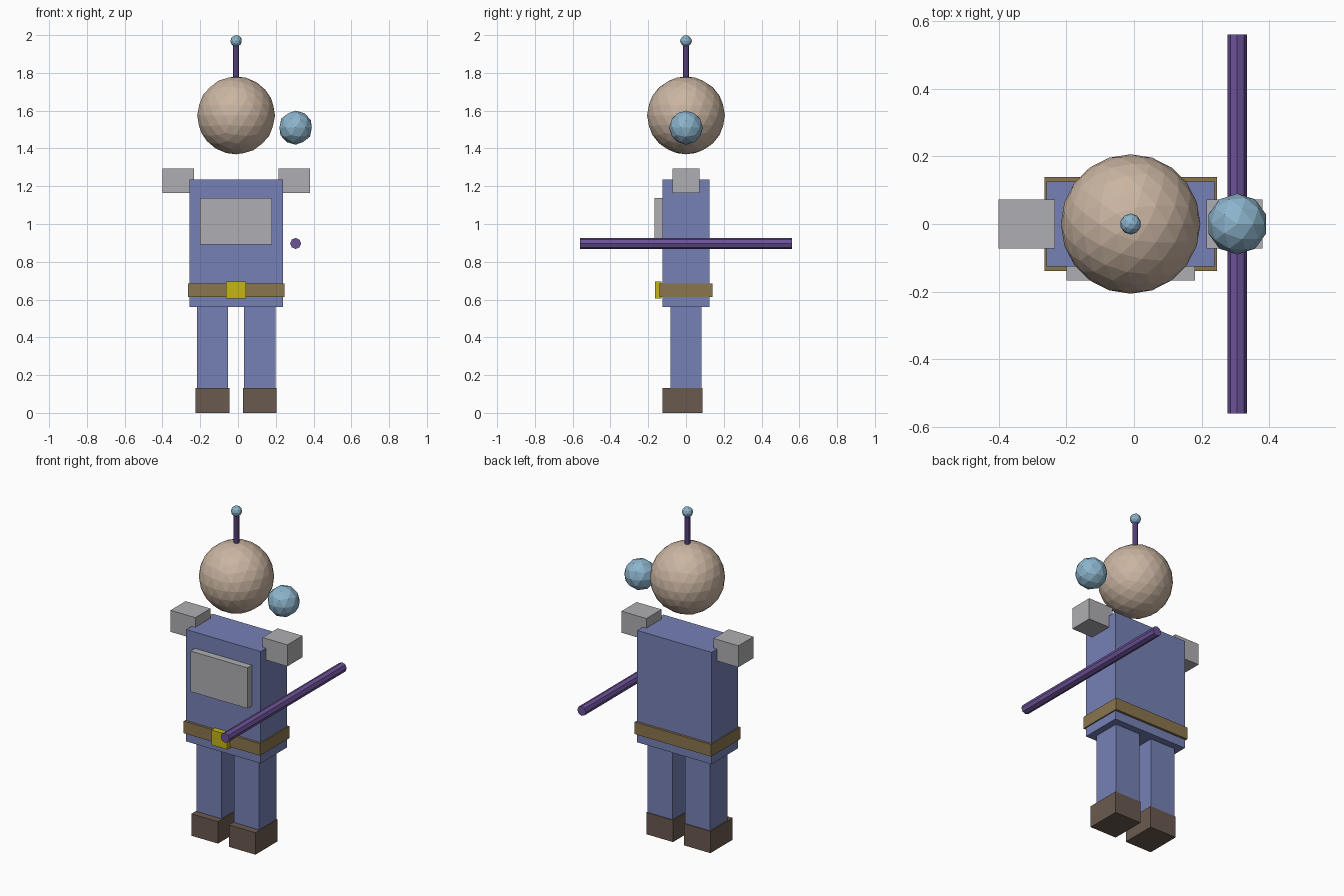
import bpy

cube = bpy.data.objects.get("Cube")
if cube:
    bpy.data.objects.remove(cube, do_unlink=True)

CX = -0.01  # body centre line


def material(name, *srgb):
    """Flat material from 0-255 display values, stored as linear."""
    lin = [((c / 255 + 0.055) / 1.055) ** 2.4 for c in srgb] + [1]
    m = bpy.data.materials.new(name)
    m.use_nodes = True
    m.diffuse_color = lin
    m.node_tree.nodes["Principled BSDF"].inputs["Base Color"].default_value = lin
    return m


BLUE = material("blue cloth", 118, 129, 182)
GREY = material("grey armour", 175, 175, 179)
SKIN = material("beige skin", 202, 181, 162)
GLOW = material("light blue orb", 140, 180, 204)
PURPLE = material("purple rod", 108, 82, 152)
BELT = material("brown belt", 138, 118, 77)
GOLD = material("yellow buckle", 196, 181, 18)
BOOT = material("dark brown boot", 105, 90, 79)


def finish(name, mat):
    ob = bpy.context.object
    ob.name = name
    ob.data.materials.append(mat)
    return ob


def box(name, mat, x, y, z):
    """Box from (low, high) ranges on each axis."""
    ranges = (x, y, z)
    bpy.ops.mesh.primitive_cube_add(size=1, location=[(a + b) / 2 for a, b in ranges])
    ob = finish(name, mat)
    ob.scale = [b - a for a, b in ranges]
    return ob


def centred(name, mat, half, y, z, offset=0):
    mid = CX + offset
    return box(name, mat, (mid - half, mid + half), y, z)


def ball(name, mat, r, loc, detail):
    bpy.ops.mesh.primitive_ico_sphere_add(subdivisions=detail, radius=r, location=loc)
    return finish(name, mat)


def rod(name, mat, r, length, loc, rot=(0, 0, 0)):
    bpy.ops.mesh.primitive_cylinder_add(vertices=8, radius=r, depth=length,
                                        location=loc, rotation=rot)
    return finish(name, mat)


# Torso, chest plate and belt
centred("torso", BLUE, 0.248, (-0.125, 0.125), (0.56, 1.235))
centred("chest_plate", GREY, 0.19, (-0.167, -0.12), (0.892, 1.137))
centred("belt", BELT, 0.255, (-0.139, 0.139), (0.613, 0.686))
centred("belt_buckle", GOLD, 0.053, (-0.164, -0.13), (0.606, 0.696))

# Limbs and shoulders on both sides
for side, s in (("right", -1), ("left", 1)):
    centred(side + "_leg", BLUE, 0.083, (-0.083, 0.083), (0.1, 0.56), s * 0.125)
    centred(side + "_boot", BOOT, 0.089, (-0.125, 0.087), (0, 0.132), s * 0.125)
    centred(side + "_shoulder", GREY, 0.083, (-0.072, 0.072), (1.163, 1.293), s * 0.307)

# Head with antenna
ball("head", SKIN, 0.206, (CX, 0, 1.575), 3)
rod("antenna", PURPLE, 0.0155, 0.22, (CX, 0, 1.86))
ball("antenna_tip", GLOW, 0.031, (CX, 0, 1.969), 2)

# Staff held front to back, and the floating orb
rod("staff", PURPLE, 0.029, 1.12, (0.305, 0, 0.897), (1.5708, 0, 0))
ball("floating_orb", GLOW, 0.09, (0.305, 0, 1.51), 2)
